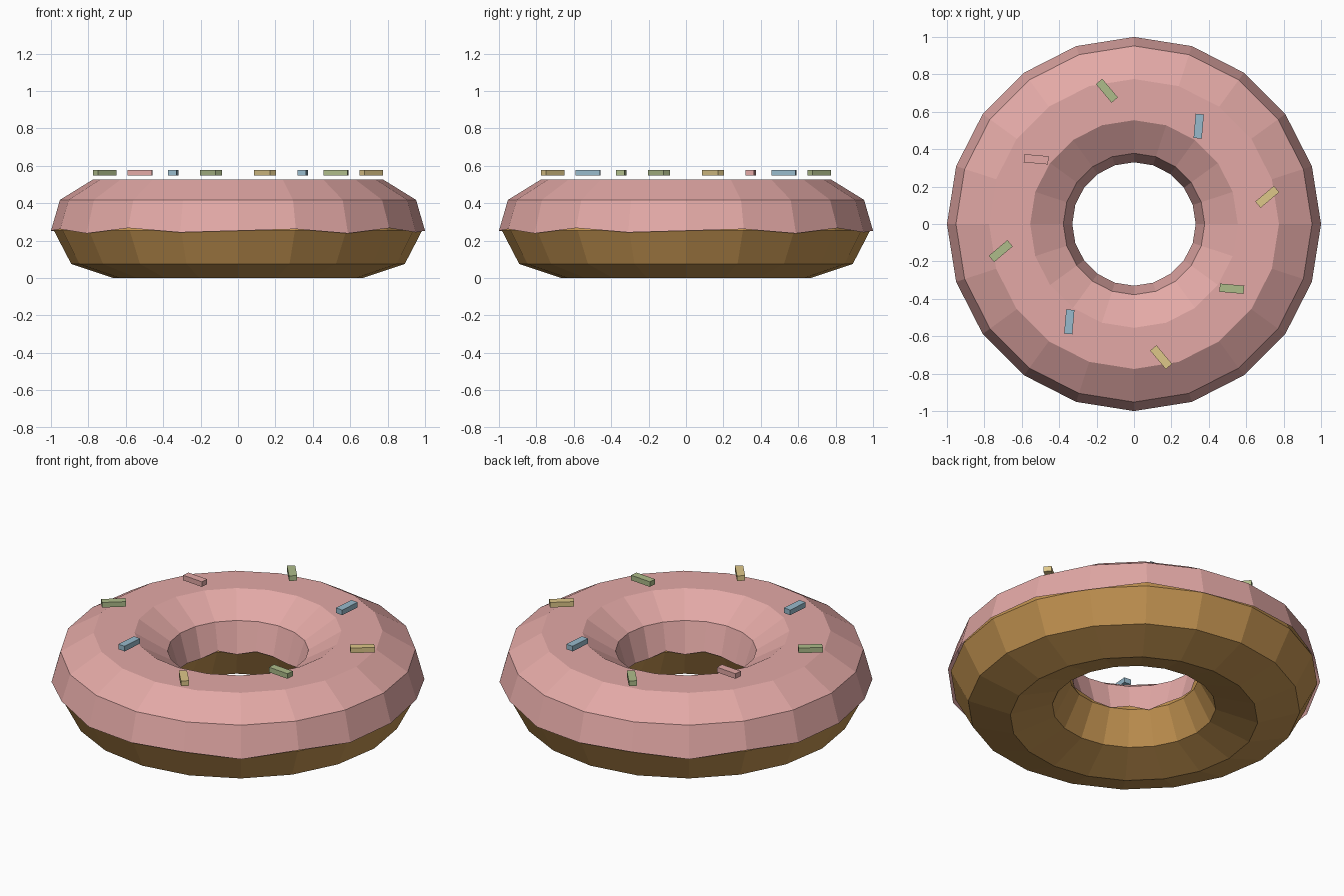
import bpy, bmesh, math

if "Cube" in bpy.data.objects:
    bpy.data.objects.remove(bpy.data.objects["Cube"])

SEGMENTS = 20
RING_R = 0.665      # radius of the ring's centre line
MID_Z = 0.255       # height of the ring's middle


def material(name, r, g, b):
    """Flat colour from 0-255 values, stored as linear."""
    lin = lambda c: (c / 12.92 if c <= 0.04045 else ((c + 0.055) / 1.055) ** 2.4)
    m = bpy.data.materials.new(name)
    m.diffuse_color = (lin(r / 255), lin(g / 255), lin(b / 255), 1)
    m.use_nodes = True
    m.node_tree.nodes["Principled BSDF"].inputs["Base Color"].default_value = m.diffuse_color
    return m


def finish(bm, name, mat):
    mesh = bpy.data.meshes.new(name)
    bm.to_mesh(mesh)
    bm.free()
    obj = bpy.data.objects.new(name, mesh)
    mesh.materials.append(mat)
    bpy.context.collection.objects.link(obj)
    return obj


def revolve(name, profile, closed, mat, wave=None):
    """Spin an (offset, z) profile around z; wave shifts the two end rings."""
    bm = bmesh.new()
    n = len(profile)
    rings = []
    for i in range(SEGMENTS):
        a = 2 * math.pi * i / SEGMENTS
        ring = []
        for j, (d, z) in enumerate(profile):
            if wave and j in (0, n - 1):
                z += wave(a)
            r = RING_R + d
            ring.append(bm.verts.new((r * math.cos(a), r * math.sin(a), z)))
        rings.append(ring)
    for i in range(SEGMENTS):
        p, q = rings[i], rings[(i + 1) % SEGMENTS]
        for j in range(n if closed else n - 1):
            k = (j + 1) % n
            bm.faces.new((p[j], q[j], q[k], p[k]))
    return finish(bm, name, mat)


pink = material("pink_icing", 227, 169, 166)
brown = material("baked_brown", 197, 149, 82)
green = material("soft_green", 174, 188, 138)
blue = material("soft_blue", 152, 186, 204)
yellow = material("soft_yellow", 222, 199, 137)

# Dough: eight-sided flattened ring
dough = [(0.32 * math.cos(math.pi * j / 4), MID_Z + 0.255 * math.sin(math.pi * j / 4))
         for j in range(8)]
revolve("dough", dough, True, brown)

# Icing: open shell over the top half with a wavy lower edge
half = [(0.335, 0.253), (0.287, 0.418), (0.11, 0.527)]
icing = half + [(-d, z) for d, z in reversed(half)]
revolve("icing", icing, False, pink, lambda a: 0.015 * math.sin(8 * a))

# Sprinkles: small bars spaced evenly, alternating between two radii
for i, mat in enumerate((yellow, blue, green, pink, green, blue, yellow, green)):
    a = math.radians(11.5 + 45 * i)
    r = 0.727 if i % 2 == 0 else 0.627
    bm = bmesh.new()
    bmesh.ops.create_cube(bm, size=1)
    bmesh.ops.scale(bm, vec=(0.13, 0.044, 0.03), verts=bm.verts)
    bar = finish(bm, f"sprinkle_{i + 1}", mat)
    bar.location = (r * math.cos(a), r * math.sin(a), 0.563)
    bar.rotation_euler.z = math.radians(40 + 45 * i)
